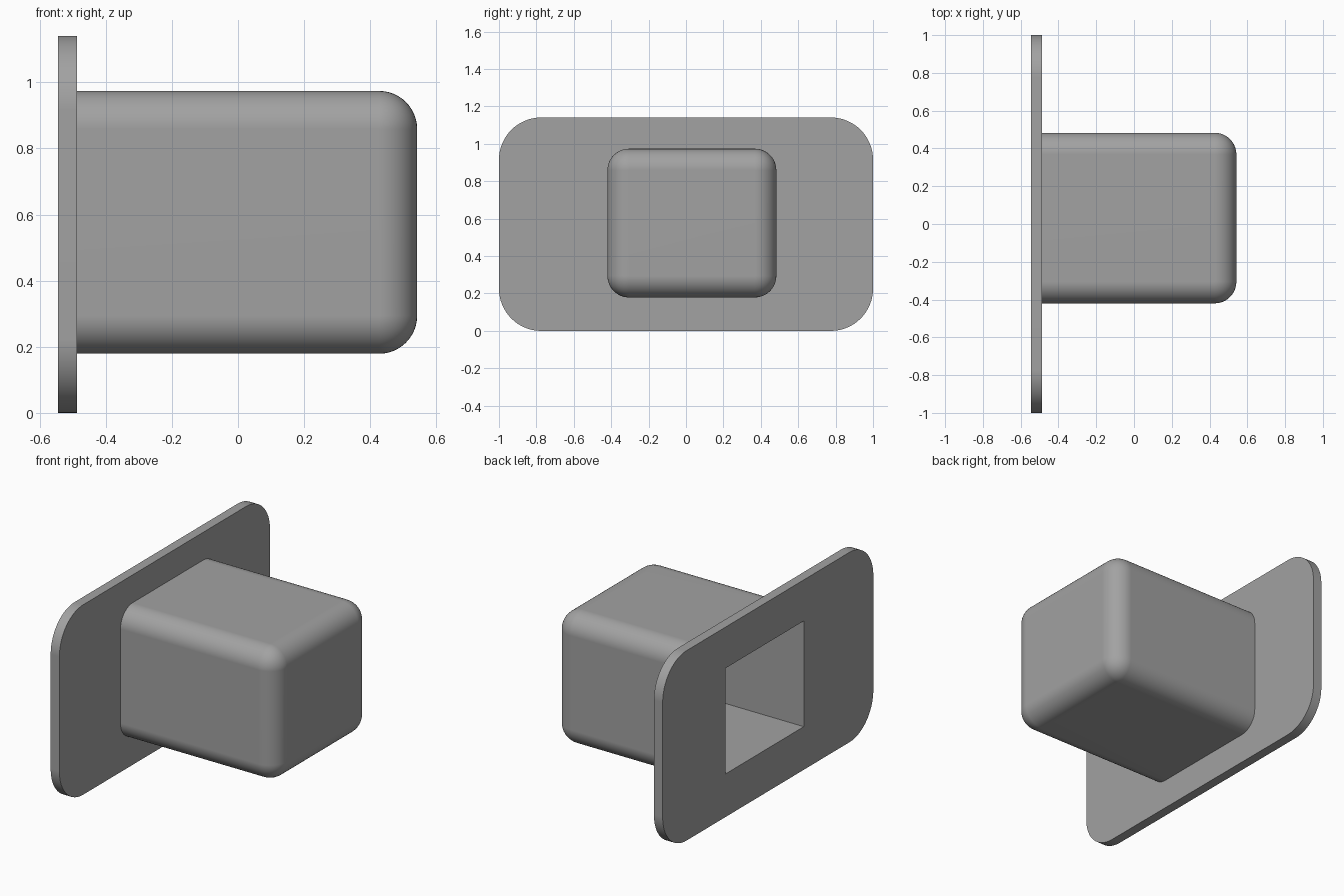
import bpy, bmesh, math

if "Cube" in bpy.data.objects:
    bpy.data.objects.remove(bpy.data.objects["Cube"])

grey = bpy.data.materials.new("mid grey")
grey.diffuse_color = (0.36, 0.36, 0.36, 1)
grey.use_nodes = True
grey.node_tree.nodes["Principled BSDF"].inputs["Base Color"].default_value = grey.diffuse_color


def box(name, lo, hi, radius=0.0, rounded=None, segments=12):
    """Box between two corners, rounding the edges chosen by the rule."""
    bm = bmesh.new()
    bmesh.ops.create_cube(bm, size=1)
    for v in bm.verts:
        v.co = [(a + b) / 2 + c * (b - a) for a, b, c in zip(lo, hi, v.co)]
    if rounded:
        edges = [e for e in bm.edges if rounded(*e.verts)]
        bmesh.ops.bevel(bm, geom=edges, offset=radius, segments=segments,
                        profile=0.5, affect='EDGES')
    mesh = bpy.data.meshes.new(name)
    bm.to_mesh(mesh)
    bm.free()
    mesh.materials.append(grey)
    ob = bpy.data.objects.new(name, mesh)
    bpy.context.collection.objects.link(ob)
    return ob


def combine(target, other, operation):
    """Apply a boolean and discard the helper."""
    mod = target.modifiers.new(operation.lower(), 'BOOLEAN')
    mod.object, mod.operation, mod.solver = other, operation, 'EXACT'
    bpy.context.view_layer.objects.active = target
    bpy.ops.object.modifier_apply(modifier=mod.name)
    bpy.data.objects.remove(other)


# Mounting plate with rounded corners
plate = box("flanged_housing", (-0.545, -1, 0), (-0.487, 1, 1.141), 0.226,
            lambda a, b: abs(a.co.x - b.co.x) > 0.01, 16)

# Hollow housing, rounded everywhere but where it meets the plate
housing = box("housing", (-0.515, -0.42, 0.179), (0.542, 0.483, 0.974), 0.115,
              lambda a, b: max(a.co.x, b.co.x) > 0)

# Sharp-cornered cavity, open through the plate
cavity = box("cavity_cutter", (-0.7, -0.34, 0.259), (0.462, 0.403, 0.894))
cavity.hide_render = True

combine(plate, housing, 'UNION')
combine(plate, cavity, 'DIFFERENCE')

# Smooth rounds, crisp corners, flat main faces
bpy.ops.object.select_all(action='DESELECT')
plate.select_set(True)
bpy.context.view_layer.objects.active = plate
bpy.ops.object.shade_smooth_by_angle(angle=math.radians(30))
normals = plate.modifiers.new("weighted normals", 'WEIGHTED_NORMAL')
normals.keep_sharp = True
